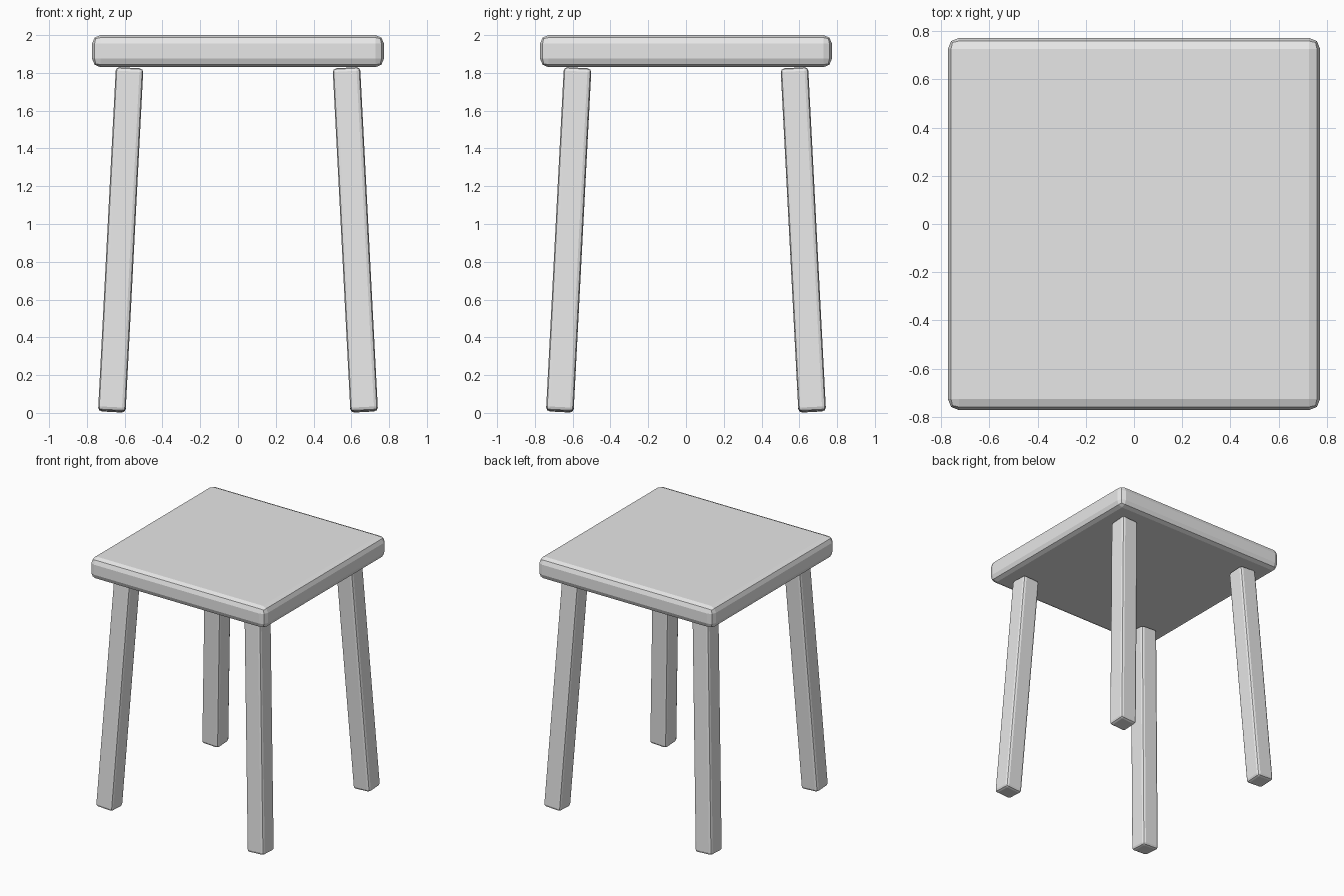
import bpy
import math
from mathutils import Matrix, Vector

if "Cube" in bpy.data.objects:
    bpy.data.objects.remove(bpy.data.objects["Cube"], do_unlink=True)

# Single plain grey
grey = bpy.data.materials.new("plain grey")
grey.use_nodes = True
colour = (0.8, 0.8, 0.8, 1)
grey.diffuse_color = colour
grey.node_tree.nodes["Principled BSDF"].inputs["Base Color"].default_value = colour


def rounded_box(name, centre, size, bevel):
    bpy.ops.mesh.primitive_cube_add(size=1)
    obj = bpy.context.object
    obj.name = name
    obj.data.transform(Matrix.Diagonal((*size, 1)))
    obj.location = centre
    obj.data.materials.append(grey)
    mod = obj.modifiers.new("soft edges", "BEVEL")
    mod.width = bevel
    mod.segments = 2
    return obj


# Thick square seat
rounded_box("seat", (0, 0, 1.915), (1.545, 1.545, 0.17), 0.045)

# Four splayed square legs
splay = 0.0517
for y_name, sy in (("front", -1), ("back", 1)):
    for x_name, sx in (("left", 1), ("right", -1)):
        leg = rounded_box(f"{y_name}_{x_name}_leg",
                          (sx * 0.621, sy * 0.621, 0.916),
                          (0.146, 0.146, 1.822), 0.02)
        leg.rotation_euler = (sy * splay, -sx * splay, 0)
